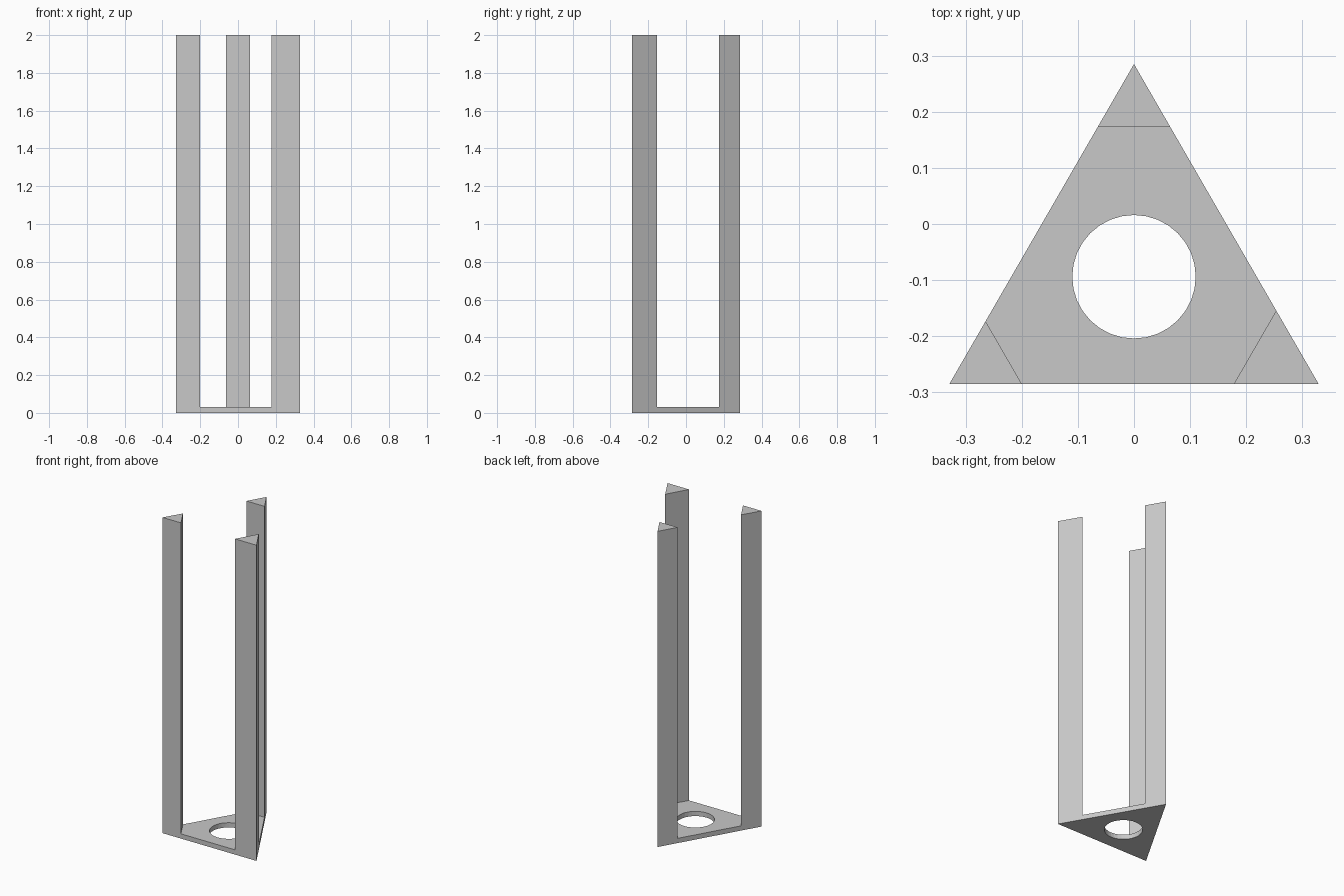
import bpy, bmesh, math
from mathutils import Vector

cube = bpy.data.objects.get("Cube")
if cube:
    bpy.data.objects.remove(cube, do_unlink=True)

PLATE = 0.03
HEIGHT = 2.0
LEFT = Vector((0.329, -0.285, 0))
RIGHT = Vector((-0.329, -0.285, 0))
BACK = Vector((0, 0.285, 0))
HOLE_CENTRE = Vector((0, -0.094, 0))
HOLE_RADIUS = 0.11

grey = bpy.data.materials.new("plain grey")
grey.use_nodes = True
grey.diffuse_color = (0.58, 0.58, 0.58, 1)
grey.node_tree.nodes["Principled BSDF"].inputs["Base Color"].default_value = grey.diffuse_color


def prism(name, loops, bottom, top):
    """Fill the outline loops (outer first, then holes) and extrude them upward."""
    bm = bmesh.new()
    edges = []
    for loop in loops:
        verts = [bm.verts.new((p.x, p.y, bottom)) for p in loop]
        edges += [bm.edges.new((v, verts[i - 1])) for i, v in enumerate(verts)]
    bmesh.ops.triangle_fill(bm, use_beauty=True, edges=edges, normal=(0, 0, 1))
    ext = bmesh.ops.extrude_face_region(bm, geom=bm.faces[:], use_keep_orig=True)
    moved = [g for g in ext["geom"] if isinstance(g, bmesh.types.BMVert)]
    bmesh.ops.translate(bm, vec=(0, 0, top - bottom), verts=moved)
    # Merge the flat triangles and make all normals point outward
    bmesh.ops.dissolve_limit(bm, angle_limit=0.01, verts=bm.verts[:], edges=bm.edges[:])
    bmesh.ops.recalc_face_normals(bm, faces=bm.faces[:])
    mesh = bpy.data.meshes.new(name)
    bm.to_mesh(mesh)
    bm.free()
    mesh.materials.append(grey)
    obj = bpy.data.objects.new(name, mesh)
    bpy.context.collection.objects.link(obj)
    return obj


# Triangular base plate with a round hole
SEGMENTS = 32
hole = [HOLE_CENTRE + HOLE_RADIUS * Vector((math.cos(a), math.sin(a), 0))
        for a in (math.tau * i / SEGMENTS for i in range(SEGMENTS))]
prism("base_plate", [[LEFT, BACK, RIGHT], hole], 0, PLATE)

# Three triangular posts, one in each corner
for name, corner, a, b, side in (("left_post", LEFT, BACK, RIGHT, 0.151),
                                 ("right_post", RIGHT, LEFT, BACK, 0.129),
                                 ("back_post", BACK, RIGHT, LEFT, 0.128)):
    outline = [corner] + [corner + side * (p - corner).normalized() for p in (a, b)]
    prism(name, [outline], PLATE, HEIGHT)
